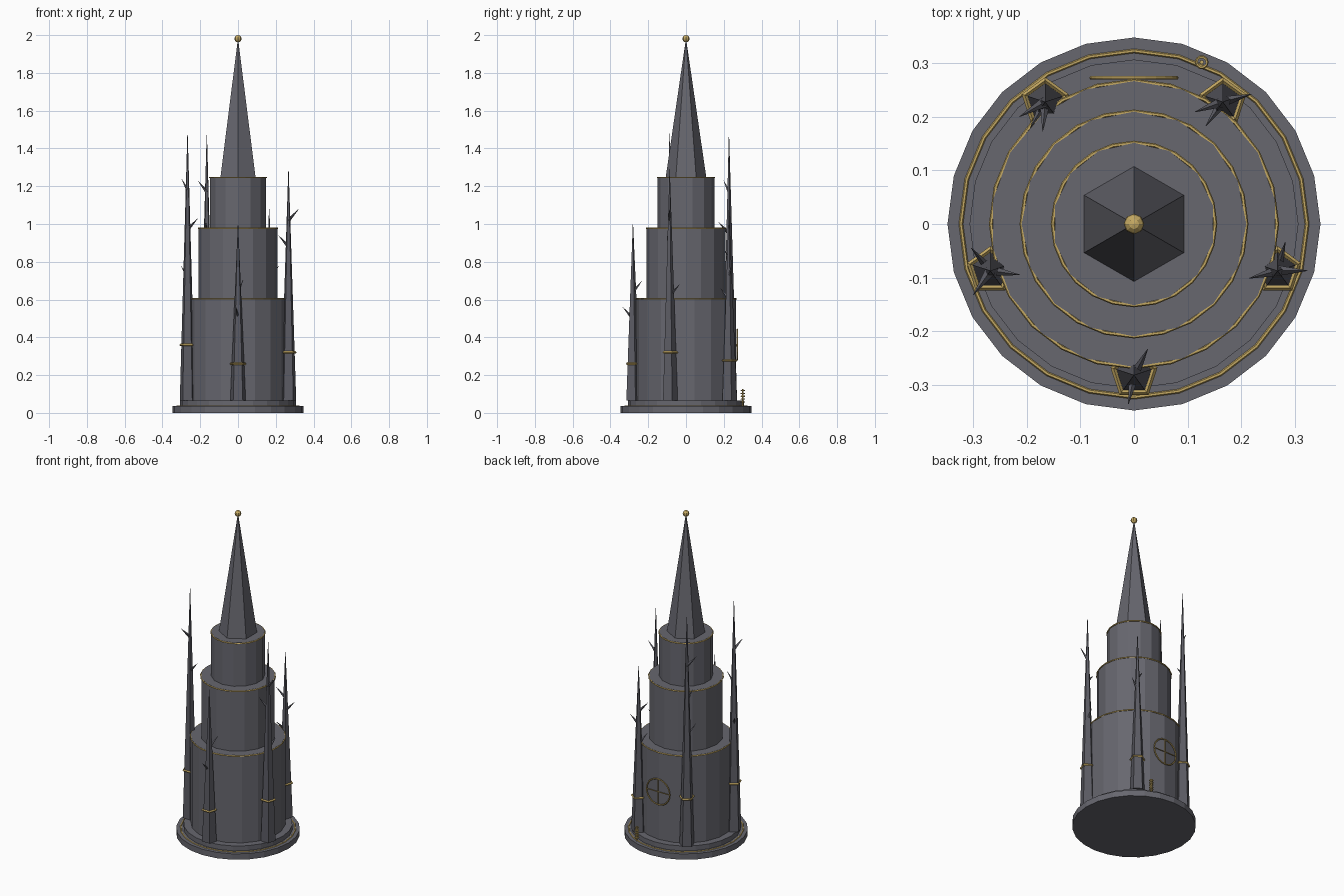
import bpy, math
from mathutils import Vector

if "Cube" in bpy.data.objects:
    bpy.data.objects.remove(bpy.data.objects["Cube"])


def material(name, rgb):
    m = bpy.data.materials.new(name)
    m.diffuse_color = (*rgb, 1)
    m.use_nodes = True
    m.node_tree.nodes["Principled BSDF"].inputs["Base Color"].default_value = m.diffuse_color
    return m


STONE = material("slate stone", (0.135, 0.135, 0.158))
DARK = material("dark slate", (0.105, 0.105, 0.125))
GOLD = material("aged gold", (0.56, 0.40, 0.125))


def finish(name, mat):
    o = bpy.context.object
    o.name = name
    o.data.materials.append(mat)
    return o


def prism(name, mat, sides, r0, r1, z0, z1, x=0, y=0):
    """Upright cylinder or cone with one corner pointing to +y."""
    bpy.ops.mesh.primitive_cone_add(vertices=sides, radius1=r0, radius2=r1, depth=z1 - z0,
                                    location=(x, y, (z0 + z1) / 2))
    return finish(name, mat)


def rod(name, mat, a, b, r0, r1, sides):
    a, b = Vector(a), Vector(b)
    d = b - a
    bpy.ops.mesh.primitive_cone_add(vertices=sides, radius1=r0, radius2=r1, depth=d.length,
                                    location=(a + b) / 2,
                                    rotation=d.to_track_quat('Z', 'Y').to_euler())
    return finish(name, mat)


def ring(name, loc, radius, tube, segs=24, minor=6, rot=(0, 0, 0)):
    bpy.ops.mesh.primitive_torus_add(location=loc, rotation=rot, major_radius=radius,
                                     minor_radius=tube, major_segments=segs, minor_segments=minor)
    return finish(name, GOLD)


# Stepped plinth
prism("plinth", STONE, 24, 0.347, 0.347, 0, 0.036)
prism("plinth_step", STONE, 24, 0.306, 0.306, 0.036, 0.066)
ring("plinth_ring", (0, 0, 0.036), 0.322, 0.004)

# Three tower tiers with gold trim at the top edge
for name, sides, r, z0, z1 in (("lower", 18, 0.266, 0.066, 0.607),
                               ("middle", 16, 0.209, 0.607, 0.981),
                               ("upper", 14, 0.151, 0.981, 1.250)):
    prism(name + "_tier", STONE, sides, r, r, z0, z1)
    ring(name + "_trim", (0, 0, z1 - 0.004), r, 0.004)

# Spire and finial
prism("spire", STONE, 6, 0.107, 0.002, 1.250, 1.970)
bpy.ops.mesh.primitive_uv_sphere_add(segments=8, ring_count=6, radius=0.019, location=(0, 0, 1.981))
finish("finial", GOLD)

# Thorny pinnacles: compass angle, tip height, thorns as (root height, direction)
PINNACLES = (
    (270, 1.00, ((0.50, 259), (0.64, 62))),
    (342, 1.29, ((0.88, 195), (0.62, 75), (1.02, 0))),
    (54, 1.08, ((0.72, 15), (0.80, 200), (0.60, 235))),
    (126, 1.47, ((1.17, 210), (0.95, 265), (0.74, 240))),
    (198, 1.48, ((0.72, 130), (0.97, 352), (1.18, 235))),
)
for i, (angle, tip, thorns) in enumerate(PINNACLES, 1):
    a = math.radians(angle)
    x, y = 0.281 * math.cos(a), 0.281 * math.sin(a)
    prism(f"pinnacle_{i}", DARK, 5, 0.043, 0.001, 0.066, tip, x, y)
    # Gold collar, a fifth of the way up
    ring(f"collar_{i}", (x, y, 0.066 + 0.208 * (tip - 0.066)), 0.040, 0.006, 5, 4,
         (0, 0, math.pi / 2))
    for j, (z, direction) in enumerate(thorns, 1):
        d = math.radians(direction)
        rod(f"thorn_{i}_{j}", DARK, (x, y, z),
            (x + 0.055 * math.cos(d), y + 0.055 * math.sin(d), z + 0.06), 0.010, 0.0005, 4)

# Spoked wheel on the back wall
WY, WZ = 0.272, 0.363
ring("wheel_rim", (0, WY, WZ), 0.079, 0.004, 24, 6, (math.pi / 2, 0, 0))
for name, dx, dz in (("wheel_bar_level", 0.078, 0), ("wheel_bar_upright", 0, 0.078)):
    rod(name, GOLD, (-dx, WY, WZ - dz), (dx, WY, WZ + dz), 0.003, 0.003, 6)

# Small ringed post on the plinth edge
PX, PY = 0.126, 0.301
prism("post", GOLD, 8, 0.004, 0.004, 0.036, 0.126, PX, PY)
for k in range(5):
    ring(f"post_ring_{k + 1}", (PX, PY, 0.058 + 0.015 * k), 0.010, 0.003, 10, 5)
